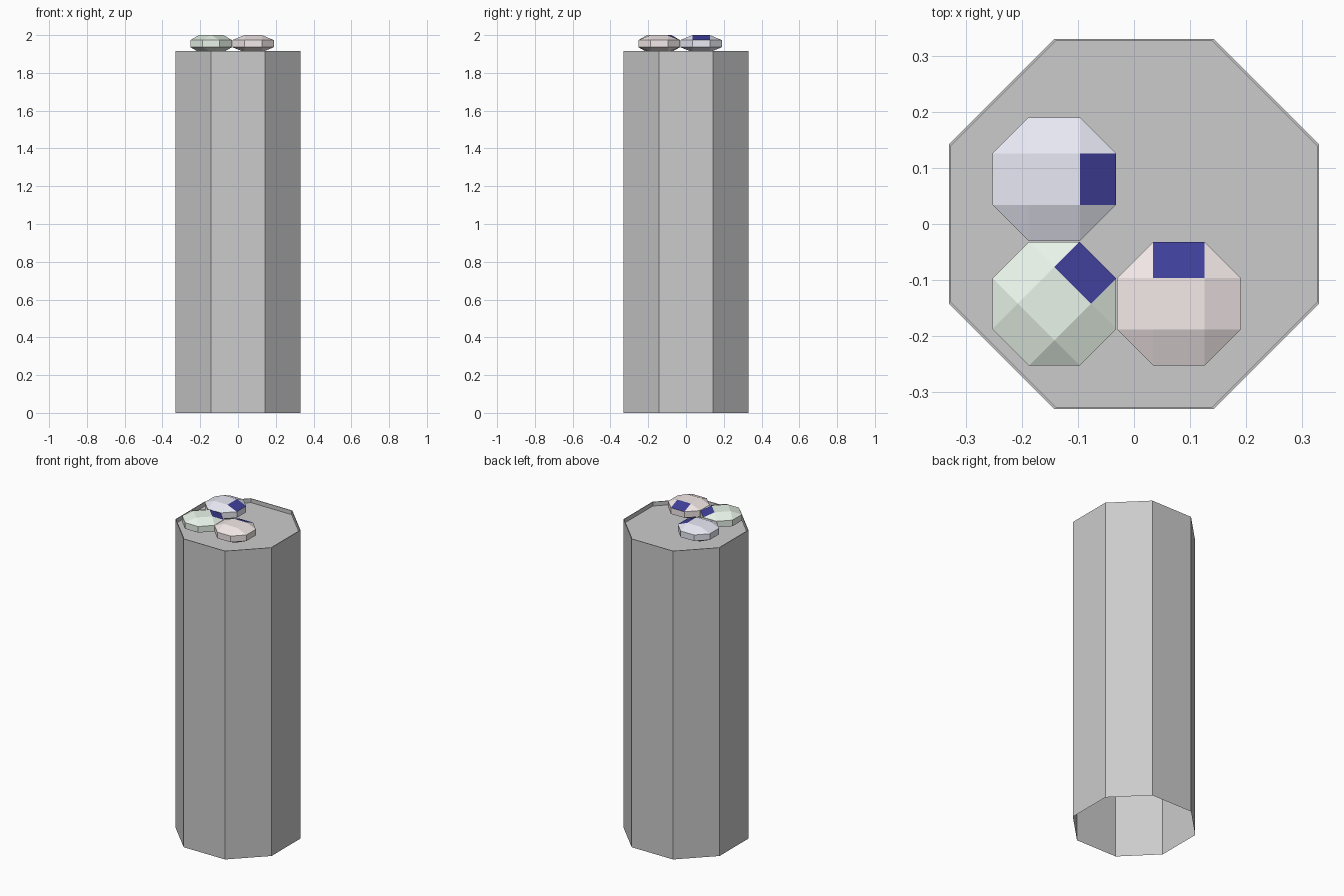
import bpy, bmesh, math
from mathutils import Vector, Matrix

if "Cube" in bpy.data.objects:
    bpy.data.objects.remove(bpy.data.objects["Cube"])


def material(name, rgb):
    m = bpy.data.materials.new(name)
    m.diffuse_color = (*rgb, 1)
    m.use_nodes = True
    m.node_tree.nodes["Principled BSDF"].inputs["Base Color"].default_value = m.diffuse_color
    return m


def add_object(name, bm, mats=()):
    mesh = bpy.data.meshes.new(name)
    bm.to_mesh(mesh)
    bm.free()
    for m in mats:
        mesh.materials.append(m)
    ob = bpy.data.objects.new(name, mesh)
    bpy.context.collection.objects.link(ob)
    return ob


def octagon(bm, b, a, z):
    pts = [(a, -b), (b, -a), (b, a), (a, b), (-a, b), (-b, a), (-b, -a), (-a, -b)]
    return [bm.verts.new((x, y, z)) for x, y in pts]


# Hollow eight-sided column, open below, with a shallow recessed top
bm = bmesh.new()
rings = [octagon(bm, b, a, z) for b, a, z in (
    (0.33, 0.142, 0), (0.33, 0.142, 1.89), (0.33, 0.142, 1.915),
    (0.326, 0.14, 1.915), (0.326, 0.14, 1.89))]
for low, high in zip(rings, rings[1:]):
    for i in range(8):
        j = (i + 1) % 8
        bm.faces.new((low[i], low[j], high[j], high[i]))
bm.faces.new(rings[-1])
add_object("column", bm)

# Faceted pebbles, each with one dark sloping facet
navy = material("navy", (0.05, 0.05, 0.32))


def pebble(name, rgb, x, y, angle):
    bm = bmesh.new()
    a, b, squash = 0.046, 0.11, 0.41
    for sx in (-1, 1):
        for sy in (-1, 1):
            for sz in (-1, 1):
                for p in ((b, a, a), (a, b, a), (a, a, b)):
                    bm.verts.new((sx * p[0], sy * p[1], sz * p[2]))
    bmesh.ops.convex_hull(bm, input=bm.verts)
    bmesh.ops.dissolve_limit(bm, angle_limit=0.02, verts=bm.verts, edges=bm.edges)
    bmesh.ops.recalc_face_normals(bm, faces=bm.faces)
    for f in bm.faces:
        if f.normal.dot(Vector((1, 0, 1)).normalized()) > 0.99:
            f.material_index = 1
    bm.transform(Matrix.Translation((x, y, 2 - b * squash))
                 @ Matrix.Rotation(math.radians(angle), 4, 'Z')
                 @ Matrix.Diagonal((1, 1, squash, 1)))
    add_object(name, bm, (material(name + "_color", rgb), navy))


pebble("lavender_pebble", (0.82, 0.82, 0.92), -0.142, 0.08, 0)
pebble("green_pebble", (0.82, 0.91, 0.82), -0.142, -0.142, 45)
pebble("pink_pebble", (0.91, 0.82, 0.82), 0.08, -0.142, 90)
